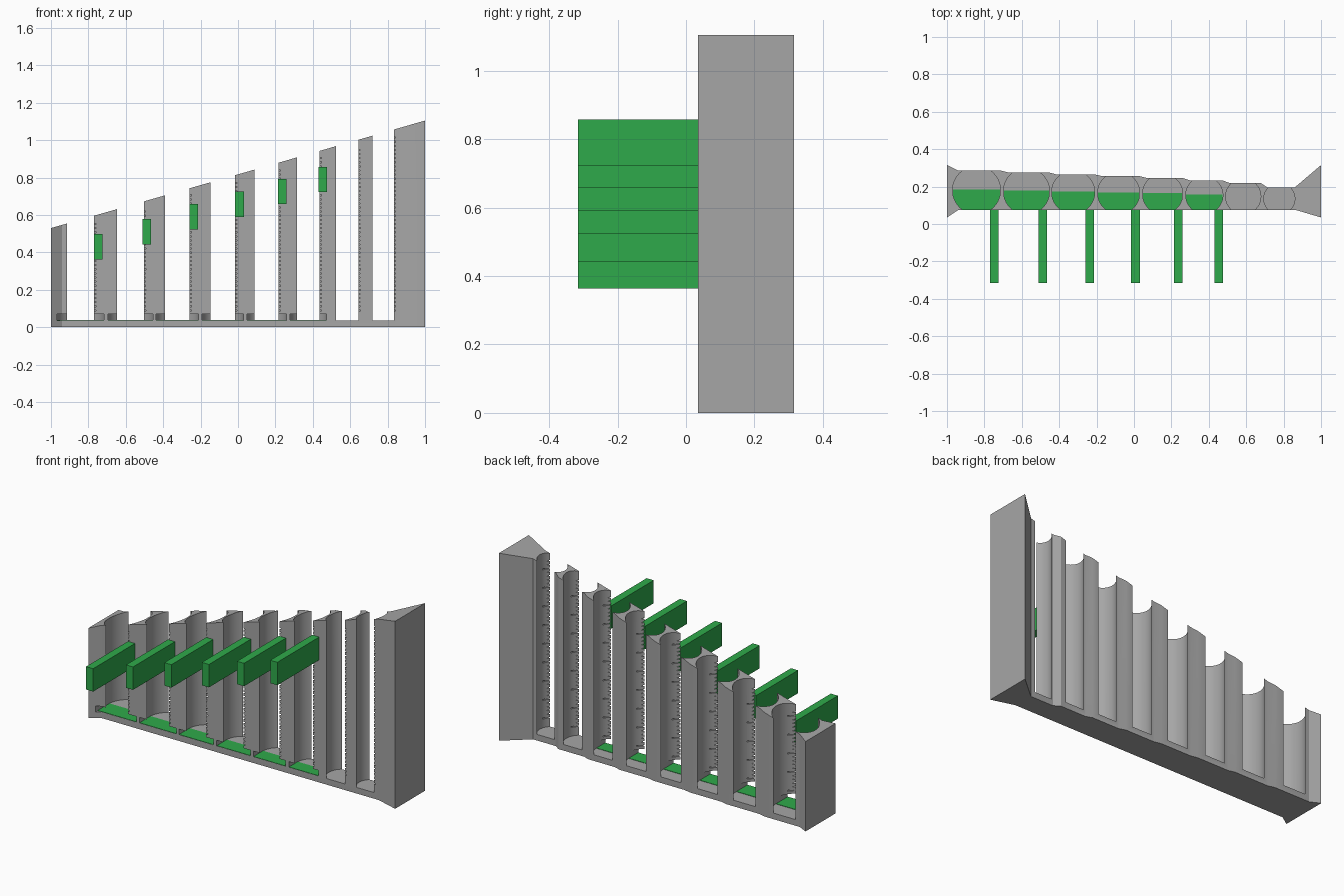
import bpy, bmesh, math
from mathutils import Matrix, Vector

if "Cube" in bpy.data.objects:
    bpy.data.objects.remove(bpy.data.objects["Cube"])


def material(name, rgb):
    m = bpy.data.materials.new(name)
    m.diffuse_color = (*rgb, 1)
    m.use_nodes = True
    m.node_tree.nodes["Principled BSDF"].inputs["Base Color"].default_value = m.diffuse_color
    return m


GREY = material("grey plastic", (0.38, 0.38, 0.38))
GREEN = material("green", (0.028, 0.40, 0.07))

FLOOR, FRONT = 0.036, 0.075
# tube centre x, radius, back face y of the body there
TUBES = [(-0.842, 0.128, 0.286), (-0.575, 0.123, 0.275), (-0.325, 0.115, 0.265),
         (-0.082, 0.112, 0.256), (0.153, 0.107, 0.246), (0.376, 0.099, 0.233),
         (0.584, 0.094, 0.219), (0.777, 0.083, 0.196)]


def top_z(x):
    return 0.53 + 0.2875 * (x + 1)


def finish(name, bm, mat):
    bmesh.ops.recalc_face_normals(bm, faces=bm.faces)
    mesh = bpy.data.meshes.new(name)
    bm.to_mesh(mesh)
    bm.free()
    mesh.materials.append(mat)
    ob = bpy.data.objects.new(name, mesh)
    bpy.context.collection.objects.link(ob)
    return ob


def add_box(bm, lo, hi):
    lo, hi = Vector(lo), Vector(hi)
    size = hi - lo
    mat = Matrix.Translation((lo + hi) / 2) @ Matrix.Diagonal((*size, 1))
    bmesh.ops.create_cube(bm, size=1, matrix=mat)


def cut(target, cutter):
    cutter.hide_render = True
    mod = target.modifiers.new("cut", 'BOOLEAN')
    mod.operation = 'DIFFERENCE'
    mod.solver = 'EXACT'
    mod.object = cutter
    bpy.context.view_layer.objects.active = target
    bpy.ops.object.modifier_apply(modifier=mod.name)
    bpy.data.objects.remove(cutter)


# body: stepped outline with flared ends and a slanted top
outline = [(-1, 0.035), (-0.94, FRONT), (0.865, FRONT), (1, 0.035), (1, 0.315)]
for x, r, back in reversed(TUBES):
    outline += [(x + r, back), (x - r * 0.78, back)]
outline.append((-1, 0.315))
bm = bmesh.new()
low = [bm.verts.new((x, y, 0)) for x, y in outline]
high = [bm.verts.new((x, y, top_z(x))) for x, y in outline]
bm.faces.new(low)
bm.faces.new(high)
for i in range(len(low)):
    j = (i + 1) % len(low)
    bm.faces.new((low[i], low[j], high[j], high[i]))
body = finish("body", bm, GREY)

# coin tubes, open at the front and back
bm = bmesh.new()
for x, r, back in TUBES:
    bmesh.ops.create_cone(bm, cap_ends=True, segments=64, radius1=r, radius2=r, depth=2,
                          matrix=Matrix.Translation((x, (FRONT + back) / 2, FLOOR + 1)))
cut(body, finish("tube_cutter", bm, GREY))

# wide exit slots at the foot of the first six tubes
bm = bmesh.new()
for x, r, back in TUBES[:6]:
    add_box(bm, (x - r * 0.985, 0, FLOOR), (x + r * 0.985, (FRONT + back) / 2, 0.07))
cut(body, finish("slot_cutter", bm, GREY))

# counting notches along the right front edge of each tube
bm = bmesh.new()
for x, r, back in TUBES:
    cy = (FRONT + back) / 2
    edge = -math.asin((cy - FRONT) / r)
    z, n = 0.09, 0
    while z < top_z(x + r) - 0.05:
        length = 0.055 if n % 5 == 0 else 0.028
        a = edge + (length / 2 - 0.01) / r
        mat = (Matrix.Translation((x + r * math.cos(a), cy + r * math.sin(a), z))
               @ Matrix.Rotation(a, 4, 'Z') @ Matrix.Diagonal((0.012, length, 0.006, 1)))
        bmesh.ops.create_cube(bm, size=1, matrix=mat)
        z += 0.022
        n += 1
cut(body, finish("notch_cutter", bm, GREY))

bpy.ops.object.select_all(action='DESELECT')
body.select_set(True)
bpy.context.view_layer.objects.active = body
bpy.ops.object.shade_smooth_by_angle(angle=math.radians(25))

# green slot floors
bm = bmesh.new()
for x, r, back in TUBES[:6]:
    add_box(bm, (x - r * 0.98, FRONT + 0.001, FLOOR - 0.003),
            (x + r * 0.98, (FRONT + back) / 2 + 0.004, FLOOR + 0.002))
finish("slot_floors", bm, GREEN)

# green arms standing out from the front
ARMS = [(-0.77, 0.363), (-0.51, 0.443), (-0.26, 0.523), (-0.015, 0.59),
        (0.214, 0.658), (0.431, 0.722)]
for i, (x, z) in enumerate(ARMS):
    bm = bmesh.new()
    add_box(bm, (x, -0.315, z), (x + 0.046, FRONT + 0.002, z + 0.135))
    finish(f"arm_{i + 1}", bm, GREEN)
